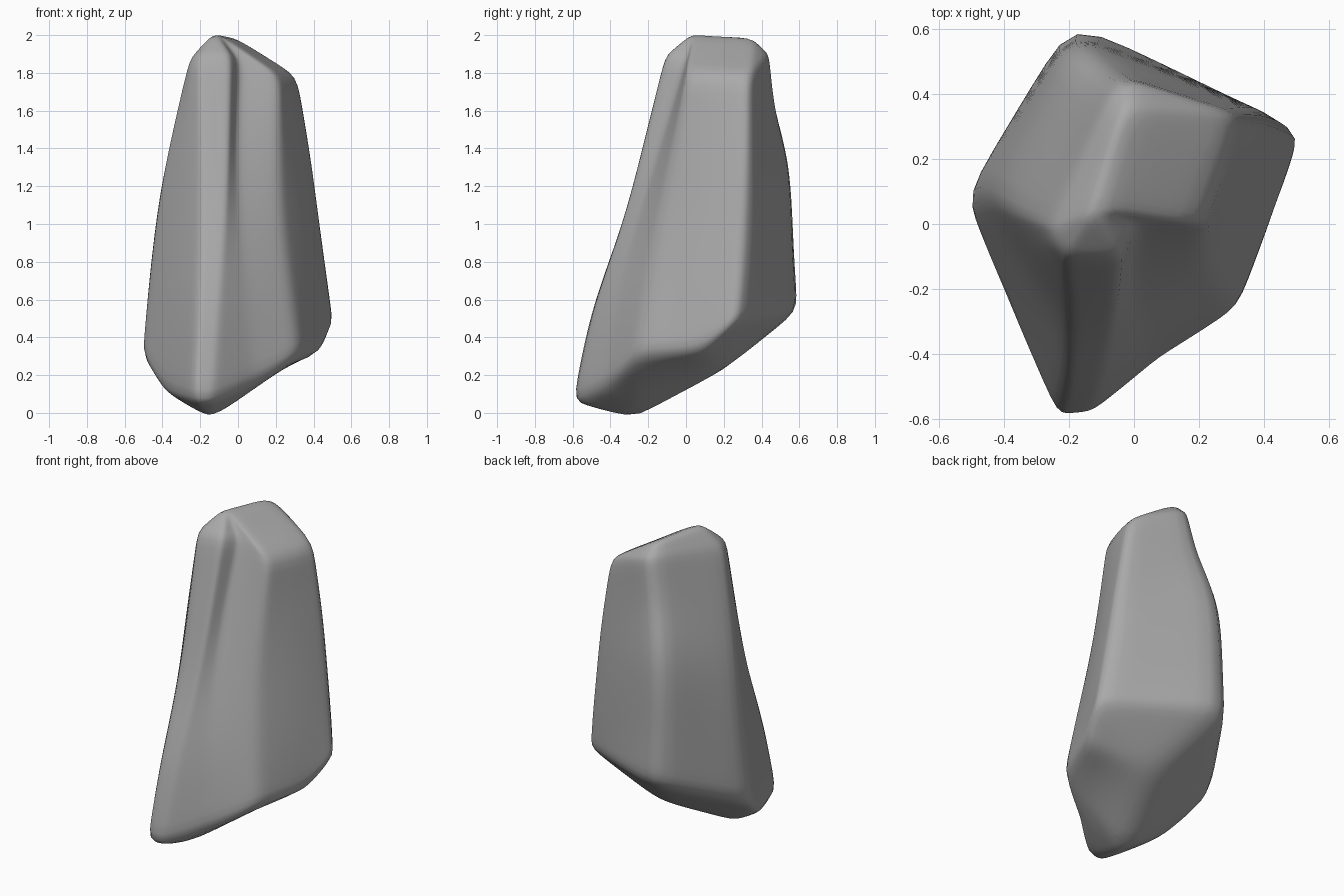
import bpy
import bmesh

default = bpy.data.objects.get("Cube")
if default:
    bpy.data.objects.remove(default, do_unlink=True)

# Single stone colour
stone = bpy.data.materials.new("stone_grey")
stone.use_nodes = True
stone_colour = (0.4, 0.4, 0.4, 1.0)
stone.diffuse_color = stone_colour
shader = next(n for n in stone.node_tree.nodes if n.type == 'BSDF_PRINCIPLED')
shader.inputs["Base Color"].default_value = stone_colour
shader.inputs["Roughness"].default_value = 0.8

# Corner ridges of the boulder, each running from the foot to the shoulder
ridges = {
    "front_right": [(-.24, -.6, .06), (-.21, -.51, .55), (-.2, -.34, .97), (-.2, -.23, 1.4), (-.21, -.11, 1.88)],
    "front_left": [(-.13, -.59, .06), (-.1, -.5, .55), (-.07, -.34, .97), (-.05, -.23, 1.4), (-.04, -.11, 1.89)],
    "groove": [(.08, -.42, .15), (.05, -.37, .6), (.01, -.26, 1), (-.01, -.14, 1.4), (.01, .0, 1.86)],
    "left_front": [(.33, -.26, .3), (.29, -.22, .6), (.23, -.14, 1.05), (.22, -.07, 1.4), (.22, .0, 1.79)],
    "left_middle": [(.45, .07, .31), (.42, .08, .65), (.36, .09, 1.05), (.32, .12, 1.4), (.28, .17, 1.79)],
    "left_back": [(.52, .28, .49), (.49, .31, .69), (.44, .33, 1.05), (.4, .34, 1.35), (.32, .34, 1.78)],
    "back": [(-.19, .635, .55), (-.2, .605, .9), (-.2, .59, 1.36), (-.11, .49, 1.63), (-.05, .46, 1.92)],
    "right": [(-.525, .085, .31), (-.49, .11, .7), (-.44, .09, 1.1), (-.38, .05, 1.4), (-.26, 0, 1.87)],
    "right_front": [(-.41, -.2, .12), (-.37, -.17, .6), (-.33, -.13, 1), (-.3, -.1, 1.4), (-.25, -.06, 1.87)],
}

bm = bmesh.new()
columns = [[bm.verts.new(p) for p in points] for points in ridges.values()]
neighbours = list(zip(columns, columns[1:] + columns[:1]))
crease = bm.edges.layers.float.new("crease_edge")

# Side faces between neighbouring ridges
for column, following in neighbours:
    for low in range(len(column) - 1):
        bm.faces.new((column[low], following[low], following[low + 1], column[low + 1]))


def close_end(level, front_point, back_point):
    """Close one end of the boulder with a short two-point spine."""
    front, back = bm.verts.new(front_point), bm.verts.new(back_point)
    fr, fl, groove, lf, lm, lb, rear, right, rf = [c[level] for c in columns]
    for a, b in ((right, rf), (rf, fr), (fr, fl), (fl, groove), (groove, lf)):
        bm.faces.new((a, b, front))
    for a, b in ((lm, lb), (lb, rear)):
        bm.faces.new((a, b, back))
    bm.faces.new((lf, lm, back, front))
    bm.faces.new((rear, right, front, back))
    for edge in front.link_edges[:] + back.link_edges[:]:
        edge[crease] = 0.38


close_end(-1, (-.12, .05, 2.025), (-.03, .36, 2))
close_end(0, (-.14, -.24, -.04), (.02, .2, .21))

# Firm ridges and rims; the intermediate swellings stay soft
for name, column in zip(ridges, columns):
    if name not in ("left_middle", "right_front"):
        for a, b in zip(column, column[1:]):
            bm.edges.get((a, b))[crease] = 0.43
for a, b in neighbours:
    for level in (0, -1):
        bm.edges.get((a[level], b[level]))[crease] = 0.43
bmesh.ops.recalc_face_normals(bm, faces=bm.faces)

mesh = bpy.data.meshes.new("boulder")
bm.to_mesh(mesh)
bm.free()
boulder = bpy.data.objects.new("boulder", mesh)
bpy.context.collection.objects.link(boulder)
mesh.materials.append(stone)

# Weathered rounding
bpy.context.view_layer.objects.active = boulder
boulder.select_set(True)
rounding = boulder.modifiers.new("rounding", 'SUBSURF')
rounding.levels = rounding.render_levels = 3
bpy.ops.object.modifier_apply(modifier=rounding.name)
bpy.ops.object.shade_smooth_by_angle(angle=1.2)
